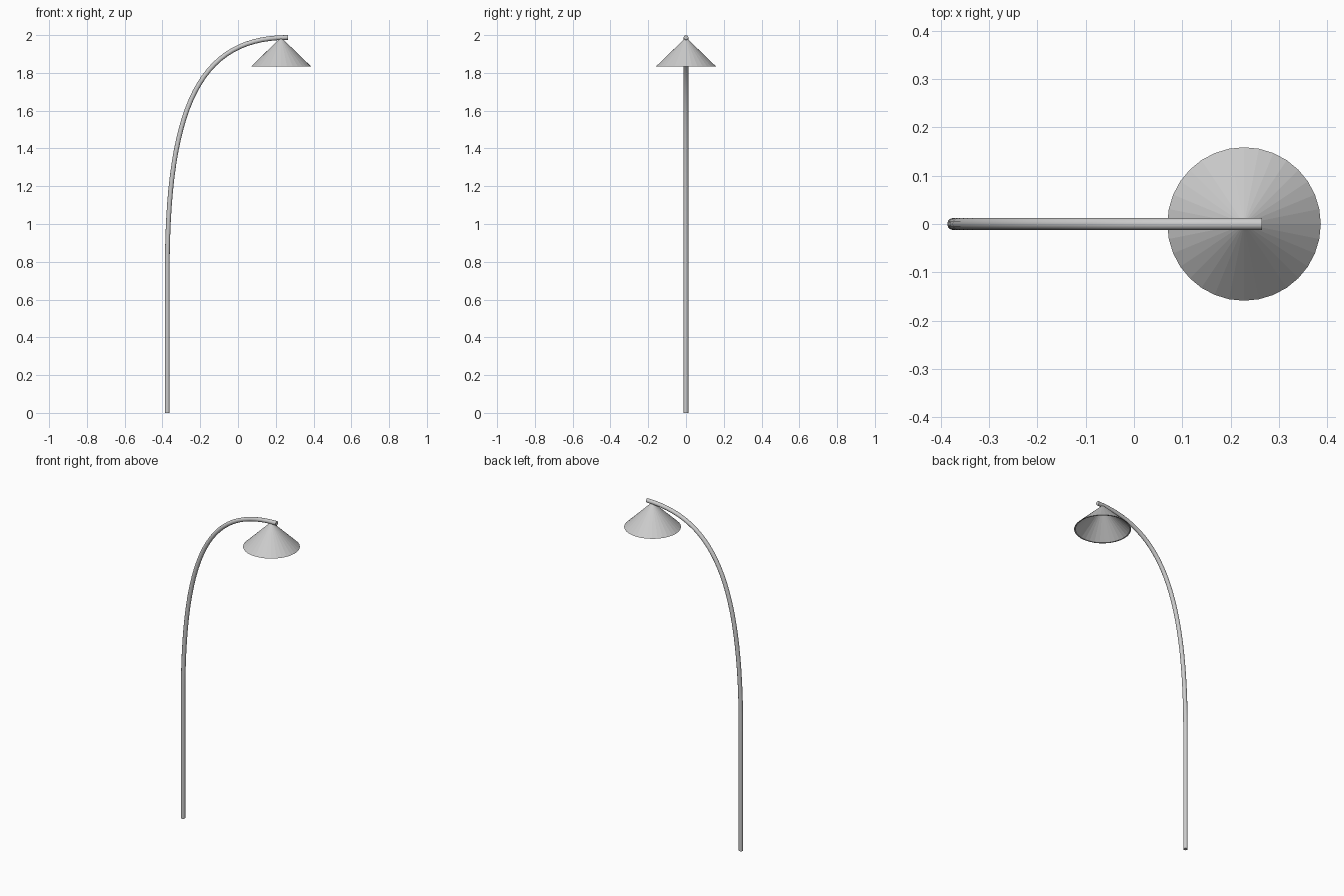
import bpy, bmesh, math
from mathutils import Vector

if "Cube" in bpy.data.objects:
    bpy.data.objects.remove(bpy.data.objects["Cube"])

TUBE_R = 0.0125
POLE_X = -0.3745
ARM_Z = 2.0 - TUBE_R
SHADE_X = 0.228

# Arched pole: straight lower part, then one curved sweep to the horizontal tip
curve = bpy.data.curves.new("pole", 'CURVE')
curve.dimensions = '3D'
curve.bevel_depth = TUBE_R
curve.bevel_resolution = 4
curve.resolution_u = 28
curve.use_fill_caps = True
spline = curve.splines.new('BEZIER')
spline.bezier_points.add(2)
path = [  # left handle, point, right handle in x, z
    ((POLE_X, -0.2), (POLE_X, 0.0), (POLE_X, 0.25)),
    ((POLE_X, 0.5), (POLE_X, 0.75), (POLE_X, 1.64)),
    ((-0.195, ARM_Z), (0.265, ARM_Z), (0.4, ARM_Z)),
]
for bp, (left, point, right) in zip(spline.bezier_points, path):
    bp.handle_left_type = bp.handle_right_type = 'FREE'
    bp.co = (point[0], 0, point[1])
    bp.handle_left = (left[0], 0, left[1])
    bp.handle_right = (right[0], 0, right[1])
pole = bpy.data.objects.new("pole", curve)
bpy.context.collection.objects.link(pole)
bpy.context.view_layer.objects.active = pole
pole.select_set(True)
bpy.ops.object.convert(target='MESH')
bpy.ops.object.shade_smooth_by_angle(angle=math.radians(40))

# Conical lamp shade: thin hollow profile turned around its axis
bm = bmesh.new()
profile = [(0, 1.988), (0.159, 1.834), (0.152, 1.834), (0, 1.980)]
verts = [bm.verts.new((SHADE_X + r, 0, z)) for r, z in profile]
edges = [bm.edges.new(pair) for pair in zip(verts, verts[1:])]
bmesh.ops.spin(bm, geom=verts + edges, cent=Vector((SHADE_X, 0, 0)),
               axis=(0, 0, 1), angle=math.tau, steps=32)
bmesh.ops.remove_doubles(bm, verts=bm.verts, dist=0.0005)
bmesh.ops.recalc_face_normals(bm, faces=bm.faces)
mesh = bpy.data.meshes.new("lamp_shade")
bm.to_mesh(mesh)
bm.free()
bpy.context.collection.objects.link(bpy.data.objects.new("lamp_shade", mesh))
